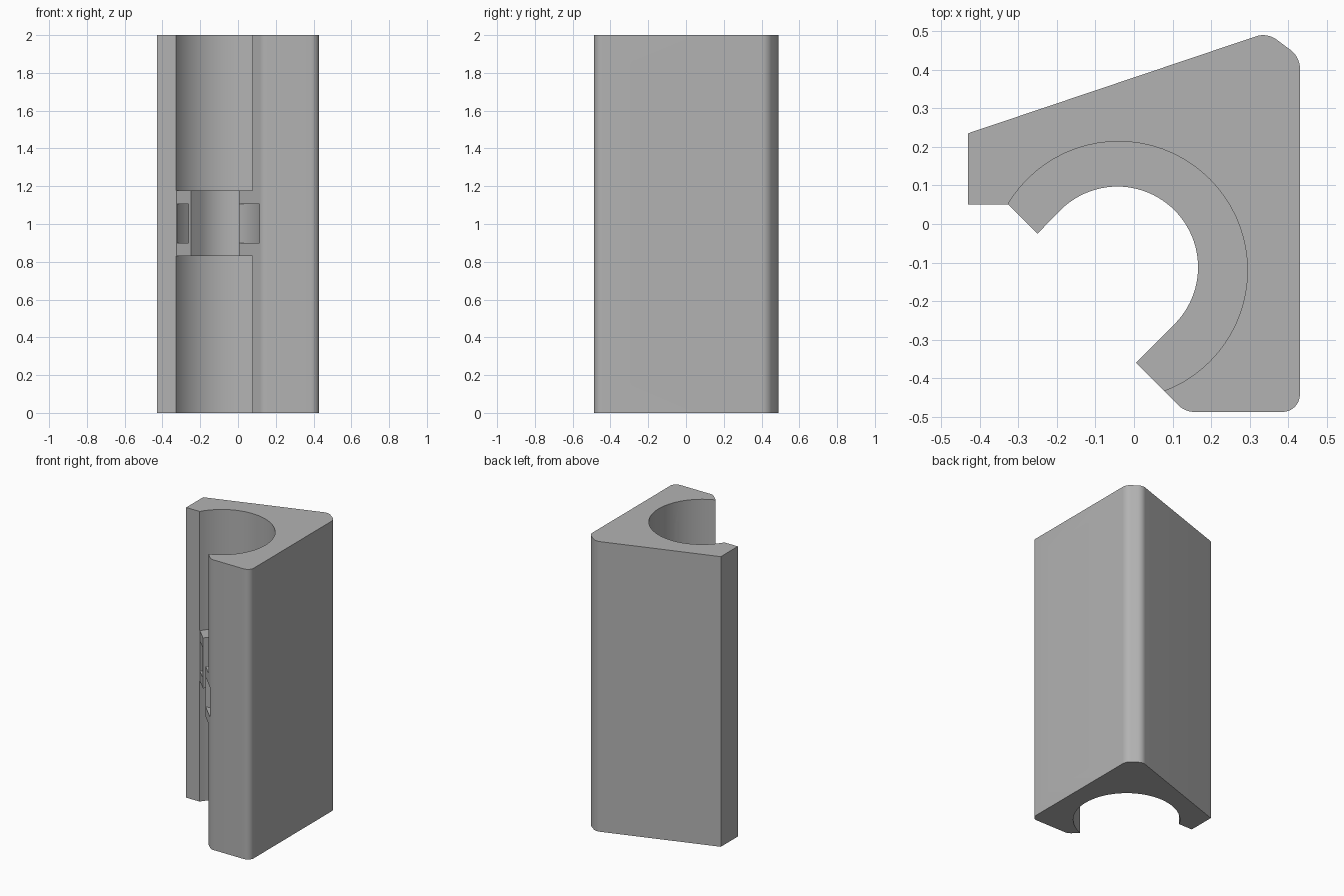
import bpy, bmesh, math
from mathutils import Vector, Matrix

if "Cube" in bpy.data.objects:
    bpy.data.objects.remove(bpy.data.objects["Cube"], do_unlink=True)

grey = bpy.data.materials.new("plain grey")
grey.use_nodes = True
colour = (0.45, 0.45, 0.45, 1)
grey.diffuse_color = colour
grey.node_tree.nodes["Principled BSDF"].inputs["Base Color"].default_value = colour


def arc(cx, cy, r, start, end, steps):
    """Points along an arc, angles in degrees."""
    angles = [math.radians(start + (end - start) * i / steps) for i in range(steps + 1)]
    return [(cx + r * math.cos(a), cy + r * math.sin(a)) for a in angles]


def fillet(before, corner, after, trim, steps=8):
    """Rounded corner, trimmed back by the same distance on both sides."""
    b, c, a = Vector(before), Vector(corner), Vector(after)
    u, v = (b - c).normalized(), (a - c).normalized()
    half = u.angle(v) / 2
    centre = c + (u + v).normalized() * trim / math.cos(half)
    p, q = c + u * trim - centre, c + v * trim - centre
    sweep = p.angle(q)
    return [tuple(centre + (p * math.sin((1 - t) * sweep) + q * math.sin(t * sweep)) / math.sin(sweep))
            for t in (i / steps for i in range(steps + 1))]


def prism(name, points, low, high, matrix=None):
    """Extrude a closed outline from low to high."""
    bm = bmesh.new()
    face = bm.faces.new([bm.verts.new((x, y, low)) for x, y in points])
    moved = bmesh.ops.extrude_face_region(bm, geom=[face])["geom"]
    bmesh.ops.translate(bm, vec=(0, 0, high - low),
                        verts=[g for g in moved if isinstance(g, bmesh.types.BMVert)])
    if matrix:
        bm.transform(matrix)
    bmesh.ops.recalc_face_normals(bm, faces=bm.faces)
    mesh = bpy.data.meshes.new(name)
    bm.to_mesh(mesh)
    bm.free()
    mesh.materials.append(grey)
    obj = bpy.data.objects.new(name, mesh)
    bpy.context.collection.objects.link(obj)
    return obj


# Outline of the wedge body with the narrow clip throat
left_back, peak, shoulder = (-0.43, 0.235), (0.345, 0.496), (0.43, 0.433)
front_right, front_lip, tip = (0.43, -0.487), (0.132, -0.487), (0.005, -0.36)
outline = [left_back, (-0.43, 0.05), (-0.325, 0.05), (-0.25, -0.025)]
outline += arc(-0.043, -0.112, 0.209, 135, -45, 48)
outline += [tip]
outline += fillet(tip, front_lip, front_right, 0.025)
outline += fillet(front_lip, front_right, shoulder, 0.045)
outline += fillet(front_right, shoulder, peak, 0.03)
outline += fillet(shoulder, peak, left_back, 0.03)
body = prism("clip_body", outline, 0, 2)

cutters = []
# Wide bore above and below the central clip band
for low, high in ((-0.1, 0.83), (1.178, 2.1)):
    cutters.append(prism("bore_cutter", arc(-0.04, -0.12, 0.334, 0, 355, 71), low, high))

# Rounded windows through the right-hand wall
to_side = Matrix(((0, 0, 1), (1, 0, 0), (0, 1, 0))).to_4x4()
for low, high in ((0.147, 0.828), (1.18, 1.86)):
    box = [(-0.284, low), (-0.036, low), (-0.036, high), (-0.284, high)]
    rounded = []
    for i in range(4):
        rounded += fillet(box[i - 1], box[i], box[(i + 1) % 4], 0.035)
    cutters.append(prism("window_cutter", rounded, 0.02, 0.6, to_side))

# Curved strap channel inside the band, open at both throat faces
channel = arc(-0.01, -0.13, 0.362, 158, -80, 48) + arc(-0.035, -0.115, 0.25, -88, 165, 48)
cutters.append(prism("channel_cutter", channel, 0.9, 1.105))

bpy.ops.object.select_all(action="DESELECT")
body.select_set(True)
bpy.context.view_layer.objects.active = body
for cutter in cutters:
    cutter.hide_render = True
    cut = body.modifiers.new("cut", "BOOLEAN")
    cut.operation, cut.solver, cut.object = "DIFFERENCE", "EXACT", cutter
    bpy.ops.object.modifier_apply(modifier=cut.name)
    bpy.data.objects.remove(cutter, do_unlink=True)
bpy.ops.object.shade_smooth_by_angle(angle=math.radians(30))
